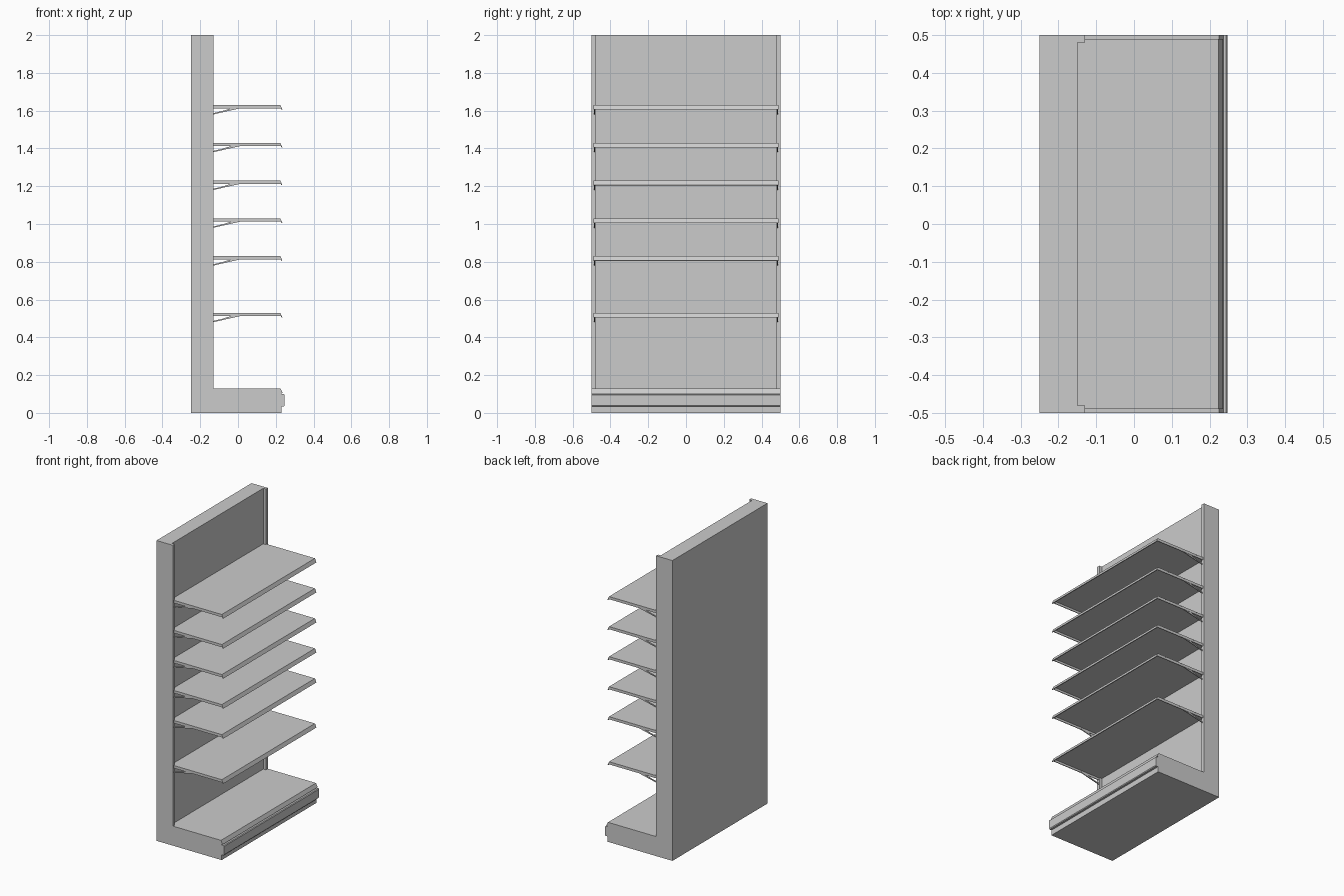
import bpy, bmesh

if "Cube" in bpy.data.objects:
    bpy.data.objects.remove(bpy.data.objects["Cube"])


def extrude_profile(name, pts, y0, y1):
    """Extrude a closed (x, z) outline along y."""
    bm = bmesh.new()
    face = bm.faces.new([bm.verts.new((x, y0, z)) for x, z in pts])
    ext = bmesh.ops.extrude_face_region(bm, geom=[face])["geom"]
    verts = [g for g in ext if isinstance(g, bmesh.types.BMVert)]
    bmesh.ops.translate(bm, verts=verts, vec=(0, y1 - y0, 0))
    bmesh.ops.recalc_face_normals(bm, faces=bm.faces)
    mesh = bpy.data.meshes.new(name)
    bm.to_mesh(mesh)
    bm.free()
    ob = bpy.data.objects.new(name, mesh)
    bpy.context.collection.objects.link(ob)
    return ob


def box(name, x0, x1, y0, y1, z0, z1):
    return extrude_profile(name, [(x0, z0), (x1, z0), (x1, z1), (x0, z1)], y0, y1)


def side_pair(name, pts, inner, outer):
    """The same profile at the left and right ends."""
    extrude_profile(name + "_right", pts, inner, outer)
    extrude_profile(name + "_left", pts, -outer, -inner)


# Back wall and base as one L-shaped carcass, with a folded front lip
extrude_profile("carcass", [
    (-0.25, 0), (0.23, 0), (0.23, 0.105), (0.237, 0.105),
    (0.225, 0.13), (-0.15, 0.13), (-0.15, 2), (-0.25, 2)], -0.5, 0.5)

# Bumper rail along the front of the base
extrude_profile("bumper_rail", [
    (0.229, 0.035), (0.243, 0.035), (0.247, 0.04),
    (0.247, 0.095), (0.243, 0.1), (0.229, 0.1)], -0.5, 0.5)

# Uprights at both ends of the back wall
side_pair("upright", [(-0.15, 0.13), (-0.13, 0.13), (-0.13, 2), (-0.15, 2)], 0.48, 0.5)

for i, z in enumerate([0.53, 0.83, 1.03, 1.23, 1.43, 1.63], 1):
    # Shelf sheet with slanted front lip
    extrude_profile(f"shelf_{i}", [
        (-0.13, z), (0.224, z), (0.235, z - 0.024), (0.23, z - 0.025),
        (0.22, z - 0.004), (-0.13, z - 0.004)], -0.49, 0.49)
    # Rear tongue between the uprights
    box(f"shelf_tongue_{i}", -0.15, -0.13, -0.48, 0.48, z - 0.004, z)
    # Folded side flanges
    side_pair(f"shelf_flange_{i}", [
        (-0.13, z - 0.018), (0.226, z - 0.018), (0.221, z - 0.003), (-0.13, z - 0.003)],
        0.485, 0.4899)
    # Bracket arms under the shelf
    side_pair(f"bracket_{i}", [
        (-0.13, z - 0.05), (-0.07, z - 0.036), (0.01, z - 0.018), (0.01, z - 0.012),
        (-0.03, z - 0.015), (-0.08, z - 0.031), (-0.13, z - 0.043)], 0.482, 0.488)
